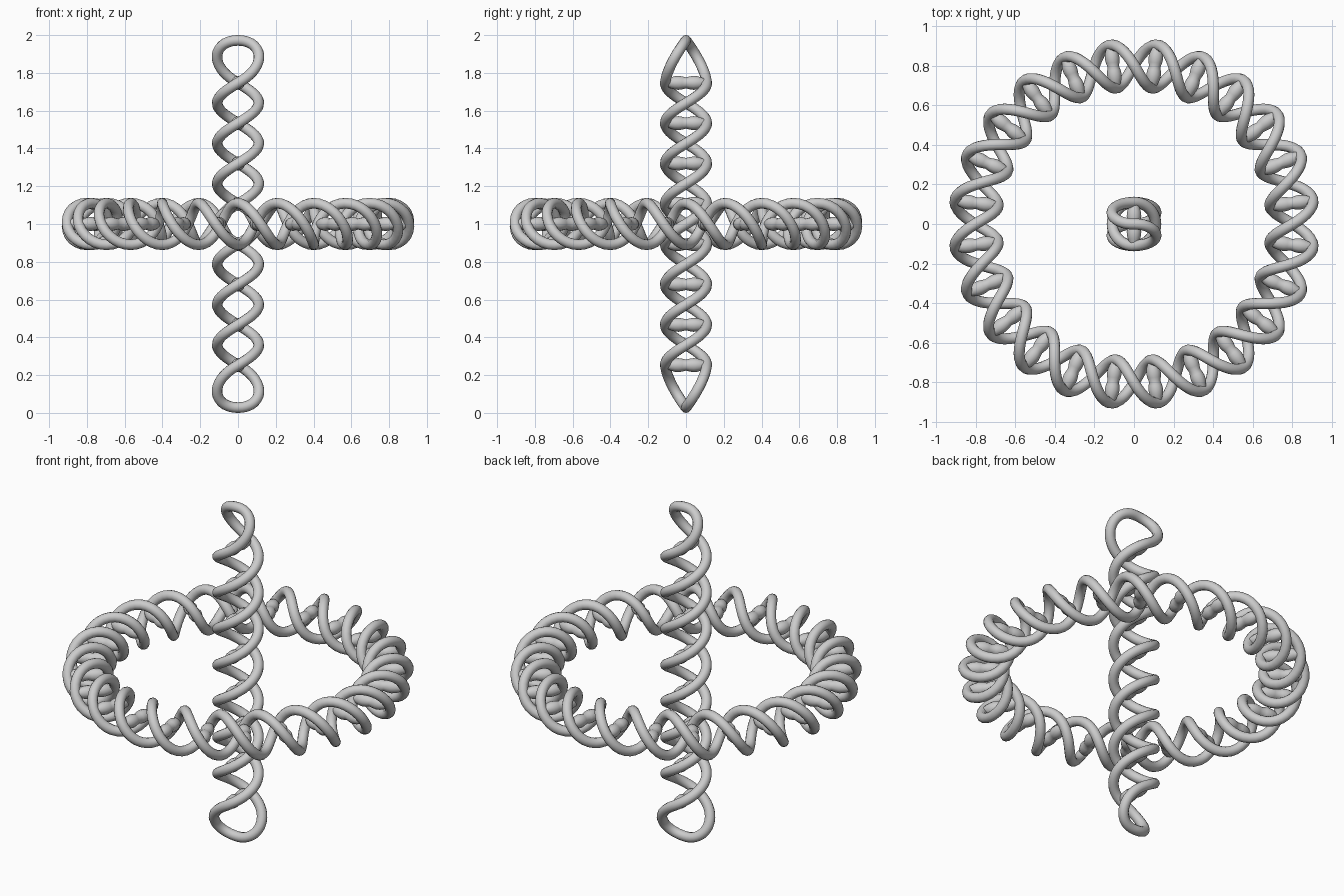
import bpy
from math import sin, cos, pi
from mathutils import Vector
from mathutils.geometry import interpolate_bezier

if "Cube" in bpy.data.objects:
    bpy.data.objects.remove(bpy.data.objects["Cube"])

R = 0.11          # helix radius
TUBE = 0.028      # strand thickness
RING = 0.803      # ring radius
H = 0.2135        # height of half a turn on the vertical helix
MID = Vector((0, 0, 1))

# rung profile: (position along the rung, radius)
RUNG = [(-.105, .02), (-.09, .025), (-.075, .031), (-.06, .035), (-.04, .037),
        (-.02, .034), (0, .029), (.02, .034), (.04, .037), (.06, .035),
        (.075, .031), (.09, .025), (.105, .02)]


def tubes(name, paths, closed):
    """One smooth mesh of round tubes; each path is a list of (point, radius)."""
    cu = bpy.data.curves.new(name, 'CURVE')
    cu.dimensions = '3D'
    cu.bevel_depth = 1.0
    cu.bevel_resolution = 4
    cu.use_fill_caps = True
    for path in paths:
        sp = cu.splines.new('POLY')
        sp.points.add(len(path) - 1)
        for p, (co, r) in zip(sp.points, path):
            p.co = (*co, 1)
            p.radius = r
        sp.use_cyclic_u = closed
        sp.use_smooth = True
    ob = bpy.data.objects.new(name, cu)
    bpy.context.collection.objects.link(ob)
    bpy.ops.object.select_all(action='DESELECT')
    ob.select_set(True)
    bpy.context.view_layer.objects.active = ob
    bpy.ops.object.convert(target='MESH')
    bpy.ops.object.shade_smooth_by_angle(angle=1.0)
    return ob


def rung(center, axis):
    return [(center + axis * t, r) for t, r in RUNG]


# vertical double helix: upper half of one strand, then its end loop
N = 84
half = []
for i in range(N + 1):
    a = 3.5 * pi * i / N
    half.append(Vector((R * cos(a), R * sin(a), a / pi * H)))
end = half[-1]
half += interpolate_bezier(end, Vector((.165, -.102, end.z + .09)),
                           Vector((.13, 0, .972)), Vector((0, 0, .972)), 20)[1:]
# mirror by half turns to get the whole closed loop
strand = [Vector((p.x, -p.y, -p.z)) for p in reversed(half[1:])] + half
other = [Vector((-p.x, -p.y, p.z)) for p in reversed(strand)]
loop = strand + other[1:-1]
tubes("vertical_strands", [[(p + MID, TUBE) for p in loop]], True)

# rungs of the vertical helix
tubes("vertical_rungs",
      [rung(MID + Vector((0, 0, (k + .5) * H)), Vector((0, 1, 0)))
       for k in range(-4, 4)], False)

# ring double helix with twelve full turns
M = 12 * 26
paths = []
for phase in (0, pi):
    path = []
    for i in range(M):
        f = 2 * pi * i / M
        t = 12 * f + phase
        r = RING + R * sin(t)
        path.append((Vector((r * cos(f), r * sin(f), 1 + R * cos(t))), TUBE))
    paths.append(path)
tubes("ring_strands", paths, True)

# rungs of the ring, pointing outward
rungs = []
for k in range(24):
    f = (k + .5) * pi / 12
    d = Vector((cos(f), sin(f), 0))
    rungs.append(rung(MID + d * RING, d))
tubes("ring_rungs", rungs, False)
